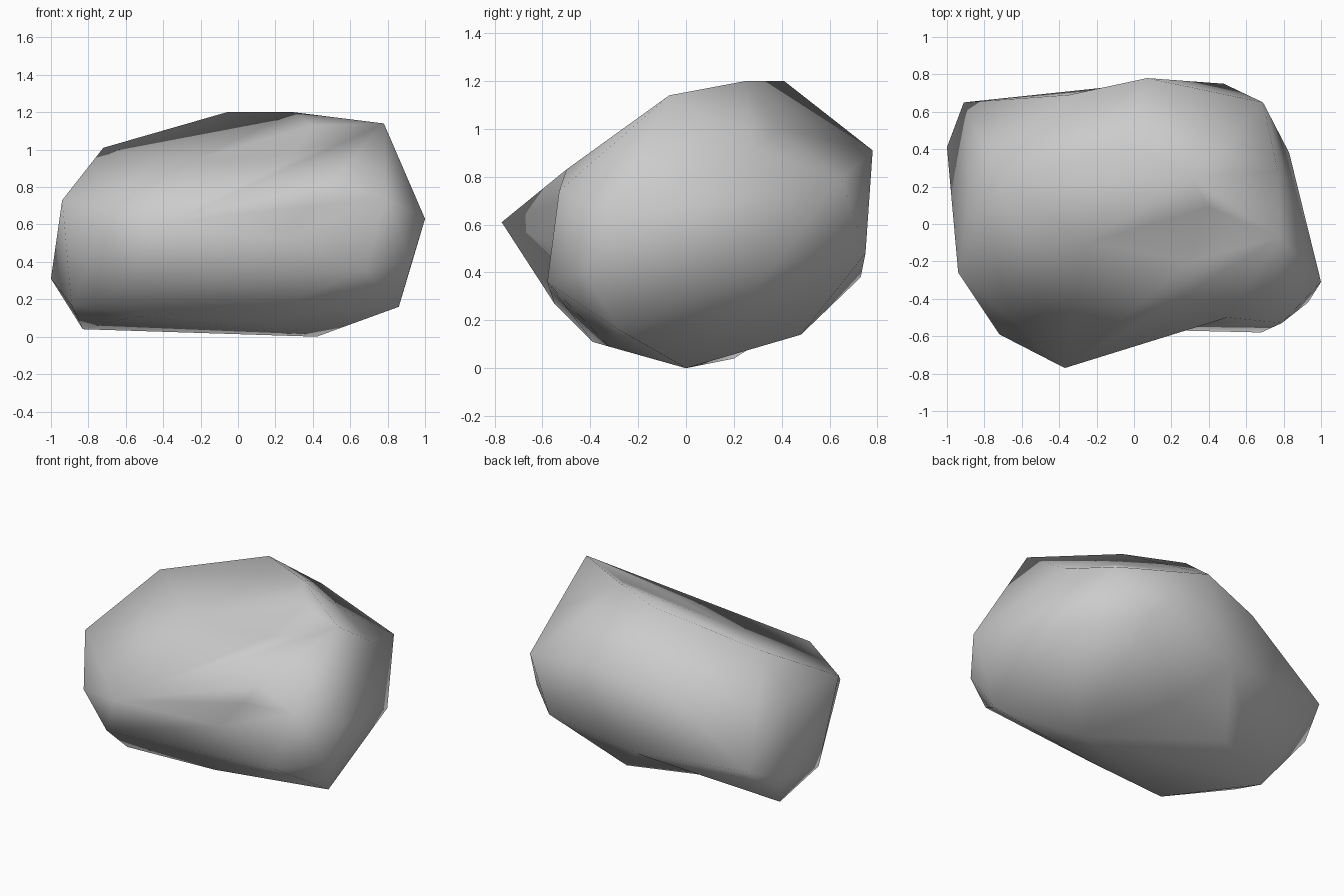
import bpy
import bmesh
from mathutils import Vector
from mathutils.geometry import intersect_point_line

default_cube = bpy.data.objects.get("Cube")
if default_cube:
    bpy.data.objects.remove(default_cube, do_unlink=True)


def make_material(name, colour):
    material = bpy.data.materials.new(name)
    material.use_nodes = True
    material.diffuse_color = colour
    material.node_tree.nodes["Principled BSDF"].inputs["Base Color"].default_value = colour
    return material


# Corners of the stone, grouped by side
crown = [(-.06, .41, 1.2), (.3, .25, 1.2), (.78, -.07, 1.14), (-.72, .21, 1.01)]
front = [(-.37, -.77, .61), (-.72, -.59, .52), (-.58, -.55, .27),
         (.5, -.5, .83), (.79, -.53, .74), (.68, -.58, .36)]
left_end = [(1, -.31, .63), (.93, -.42, .4), (.83, .38, .44), (.69, .65, .79)]
right_end = [(-1, .41, .31), (-.94, -.26, .73), (-.89, -.12, .17), (-.91, .65, .43)]
back = [(.07, .78, .91), (.48, .75, .48), (-.15, .73, .38)]
base = [(.42, 0, 0), (-.83, .2, .04), (.1, .48, .14), (.86, -.28, .16),
        (-.54, -.39, .11), (.05, -.32, .09)]

# Points pressed into the stone: hollows at the edges, then the flat upper slope
hollows = [(.77, .28, .91), (.48, .39, 1), (-.88, .16, .73), (-.35, .69, .82),
           (.25, -.55, .52), (.4, -.52, .7), (-.45, .32, .15)]
slope = [(.4, .09, 1.13), (-.25, -.1, .94), (.3, -.2, .98)]


def distance_to_edge(edge, point):
    start, end = (v.co for v in edge.verts)
    factor = intersect_point_line(point, start, end)[1]
    nearest = start.lerp(end, min(max(factor, 0), 1))
    return (nearest - point).length


def press_point(bm, point):
    """Replace the two triangles beside the nearest edge by a fan around the point."""
    edge = min(bm.edges, key=lambda e: distance_to_edge(e, point))
    merged = bmesh.utils.face_join(list(edge.link_faces))
    fan = bmesh.ops.poke(bm, faces=[merged])
    fan["verts"][0].co = point


# Stone body: wrapped corners, then the pressed points
bm = bmesh.new()
for corner in crown + front + left_end + right_end + back + base:
    bm.verts.new(corner)
bmesh.ops.convex_hull(bm, input=bm.verts[:])
loose = [v for v in bm.verts if not v.link_faces]
bmesh.ops.delete(bm, geom=loose, context="VERTS")
bmesh.ops.triangulate(bm, faces=bm.faces[:])
for pressed in hollows + slope:
    press_point(bm, Vector(pressed))
bmesh.ops.recalc_face_normals(bm, faces=bm.faces[:])
for face in bm.faces:
    face.smooth = True

mesh = bpy.data.meshes.new("boulder")
bm.to_mesh(mesh)
bm.free()
mesh.materials.append(make_material("stone grey", (.6, .6, .6, 1)))
boulder = bpy.data.objects.new("boulder", mesh)
bpy.context.collection.objects.link(boulder)
